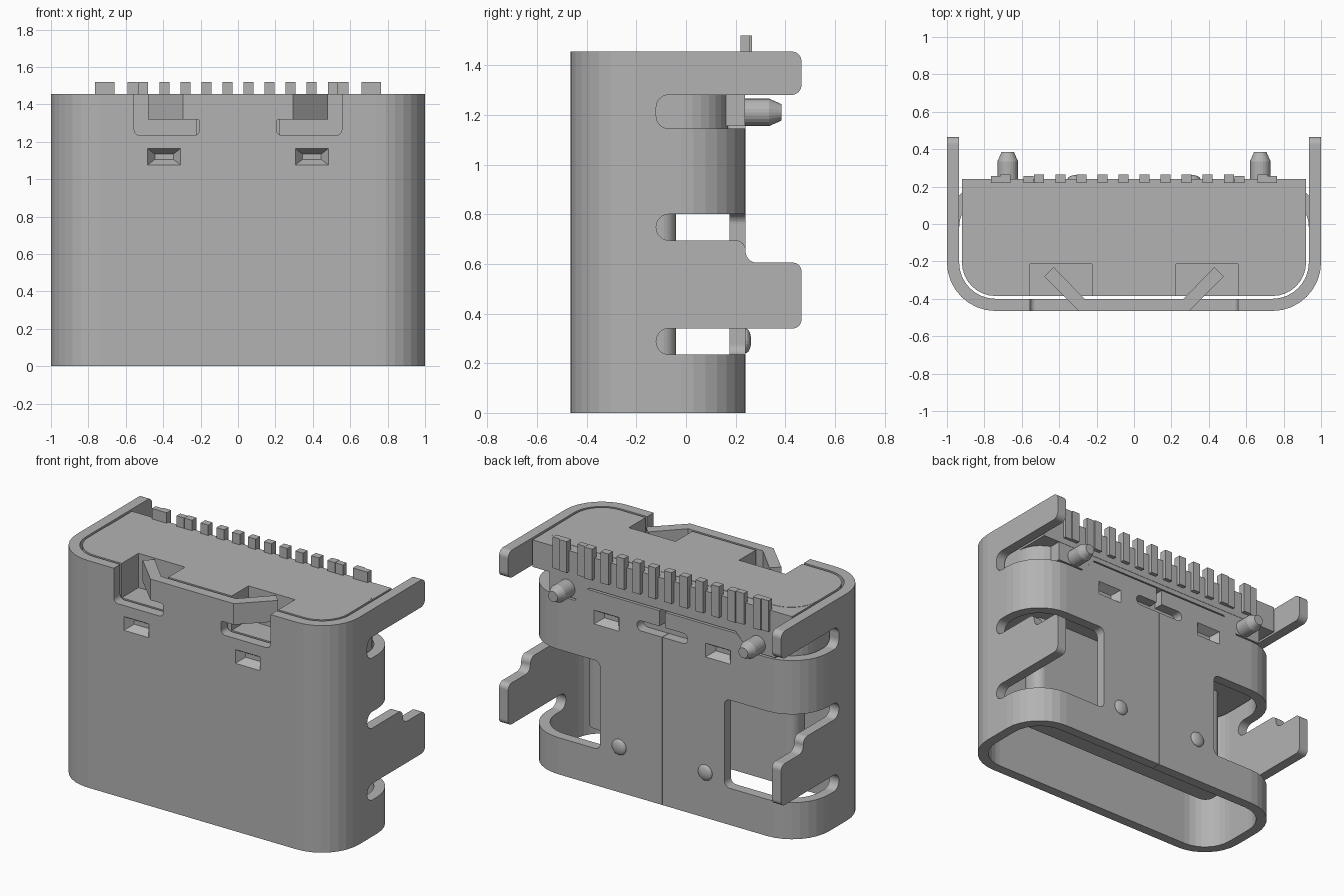
import bpy, bmesh, math
from mathutils import Vector

if "Cube" in bpy.data.objects:
    bpy.data.objects.remove(bpy.data.objects["Cube"])

metal = bpy.data.materials.new("plain grey")
metal.diffuse_color = (0.45, 0.45, 0.45, 1)
metal.use_nodes = True
metal.node_tree.nodes["Principled BSDF"].inputs["Base Color"].default_value = metal.diffuse_color


def fillet(pts, r=0.0, seg=8):
    """Round each corner of a 2D outline; a point may carry its own radius."""
    out, n = [], len(pts)
    for i, p in enumerate(pts):
        rad = p[2] if len(p) > 2 else r
        c = Vector(p[:2])
        if rad == 0:
            out.append(c)
            continue
        a = (Vector(pts[i - 1][:2]) - c).normalized()
        b = (Vector(pts[(i + 1) % n][:2]) - c).normalized()
        half = a.angle(b) / 2
        centre = c + (a + b).normalized() * rad / math.sin(half)
        t = rad / math.tan(half)
        u, v = c + a * t - centre, c + b * t - centre
        ang = u.angle(v)
        for k in range(seg + 1):
            f = k / seg
            out.append(centre + (u * math.sin((1 - f) * ang) + v * math.sin(f * ang)) / math.sin(ang))
    return out


def rect(u0, u1, v0, v1, r=0.0):
    return fillet([(u0, v0), (u1, v0), (u1, v1), (u0, v1)], r)


def make(name, bm):
    bmesh.ops.recalc_face_normals(bm, faces=bm.faces)
    me = bpy.data.meshes.new(name)
    bm.to_mesh(me)
    bm.free()
    me.materials.append(metal)
    ob = bpy.data.objects.new(name, me)
    bpy.context.collection.objects.link(ob)
    return ob


def prism(name, pts, axis, lo, hi, taper=None):
    """Extrude an outline along an axis; taper optionally gives the far outline."""
    bm = bmesh.new()
    place = {"x": lambda p, h: (h, p[0], p[1]),
             "y": lambda p, h: (p[0], h, p[1]),
             "z": lambda p, h: (p[0], p[1], h)}[axis]
    a = [bm.verts.new(place(p, lo)) for p in pts]
    b = [bm.verts.new(place(p, hi)) for p in (taper or pts)]
    bm.faces.new(a)
    bm.faces.new(b)
    for i in range(len(a)):
        j = (i + 1) % len(a)
        bm.faces.new((a[i], a[j], b[j], b[i]))
    return make(name, bm)


def cut(ob, *args, **kw):
    c = prism("cutter", *args, **kw)
    m = ob.modifiers.new("cut", "BOOLEAN")
    m.operation, m.solver, m.object = "DIFFERENCE", "EXACT", c
    bpy.context.view_layer.objects.active = ob
    bpy.ops.object.modifier_apply(modifier=m.name)
    bpy.data.objects.remove(c)


def mirror(pts, s):
    return [(p[0] * s, *p[1:]) for p in pts]


def span(s, a, b):
    return (a, b) if s > 0 else (-b, -a)


# Outer shell tube
shell = prism("shell", rect(-1, 1, -0.465, 0.24, 0.26), "z", 0, 1.455)
cut(shell, rect(-0.935, 0.935, -0.40, 0.175, 0.195), "z", -0.1, 1.6)

# Shell: stepped top edge at the back, centre slot and seam
edge = [(0.53, 1.24), (0.62, 1.145), (1.1, 1.145), (1.1, 1.6)]
cut(shell, edge + mirror(edge[::-1], -1), "y", -0.02, 0.3)
cut(shell, rect(-0.18, 0.18, 1.075, 1.14, 0.032), "y", 0.1, 0.3)
cut(shell, rect(-0.02, 0.02, 1.12, 1.3), "y", 0.1, 0.3)
cut(shell, rect(-0.0015, 0.0015, -0.1, 1.1), "y", 0.1, 0.3)

for s in (-1, 1):
    # Back windows and rounded side slots
    cut(shell, rect(*span(s, 0.44, 1.1), 0.235, 0.80, 0.04), "y", -0.02, 0.3)
    for z0, z1, r in ((0.235, 0.34, 0.052), (0.695, 0.80, 0.052), (1.145, 1.28, 0.05)):
        cut(shell, rect(-0.12, 0.1, z0, z1, r), "x", *span(s, 0.8, 1.1))
    # L-shaped gap round each spring wing
    gap = [(0.22, 1.6), (0.22, 1.32), (0.205, 1.32, 0.012), (0.205, 1.235, 0.03),
           (0.555, 1.235, 0.03), (0.555, 1.6)]
    cut(shell, fillet(mirror(gap, s)), "y", -0.6, -0.3)
    # Stamped tapered pockets, front and back
    for y0, y1, z in ((-0.47, -0.415, 1.12), (0.245, 0.19, 1.075)):
        cut(shell, rect(*span(s, 0.303, 0.487), z - 0.047, z + 0.047), "y", y0, y1,
            taper=rect(*span(s, 0.345, 0.445), z - 0.014, z + 0.014))

# Insulating housing: rounded body, square upper cap, back step, tongue
body = prism("housing_body", rect(-0.92, 0.92, -0.385, 0.172, 0.18), "z", 0.9, 1.455)
cap = prism("housing_cap", rect(-0.92, 0.92, -0.19, 0.24), "z", 1.28, 1.453)
for s in (-1, 1):
    cut(body, rect(*span(s, 0.225, 0.555), -0.5, -0.215), "z", 1.235, 1.6)
    cut(cap, rect(*span(s, 0.225, 0.555), -0.5, -0.215), "z", 1.235, 1.6)
step = [(0.52, 1.25), (0.61, 1.155), (0.8, 1.155), (0.8, 1.3)]
prism("housing_back_step", step + mirror(step[::-1], -1), "y", 0.1, 0.238)
prism("tongue", rect(-0.74, 0.74, -0.19, -0.04, 0.06), "z", 0.2, 0.95)

# Parts repeated on both sides
lower = [(-0.02, 0.34), (0.465, 0.34, 0.035), (0.465, 0.605, 0.035),
         (0.24, 0.605, 0.045), (0.24, 0.695, 0.04), (-0.02, 0.695)]
upper = [(-0.02, 1.28), (0.465, 1.28, 0.04), (0.465, 1.455, 0.04), (-0.02, 1.455)]
wing = [(0.22, -0.465), (0.295, -0.465), (0.48, -0.28), (0.43, -0.23), (0.265, -0.40), (0.22, -0.40)]
for s, side in ((-1, "left"), (1, "right")):
    prism(side + "_lower_leg", fillet(lower), "x", *span(s, 0.935, 1))
    prism(side + "_upper_leg", fillet(upper), "x", *span(s, 0.935, 1))
    prism(side + "_spring_wing", mirror(wing, s), "z", 1.32, 1.455)

    # Locating peg with a tapered tip
    def circle(r):
        return [(s * 0.675 + r * math.cos(t * math.pi / 12), 1.21 + r * math.sin(t * math.pi / 12))
                for t in range(24)]
    prism(side + "_peg", circle(0.055), "y", 0.2, 0.335)
    prism(side + "_peg_tip", circle(0.055), "y", 0.335, 0.385, taper=circle(0.033))

    # Small domed dimple on the back
    bm = bmesh.new()
    bmesh.ops.create_uvsphere(bm, u_segments=20, v_segments=12, radius=0.05)
    bmesh.ops.scale(bm, vec=(1, 0.45, 1), verts=bm.verts)
    bmesh.ops.translate(bm, vec=(s * 0.305, 0.24, 0.29), verts=bm.verts)
    make(side + "_dimple", bm)

    # Row of contact pins
    for i, x in enumerate((0.056, 0.168, 0.28, 0.392, 0.507, 0.563, 0.687, 0.738)):
        y1 = 0.257 if i in (5, 7) else 0.265
        prism(f"{side}_pin_{i + 1}", rect(s * x - 0.027, s * x + 0.027, 0.22, y1), "z", 1.32, 1.52)
